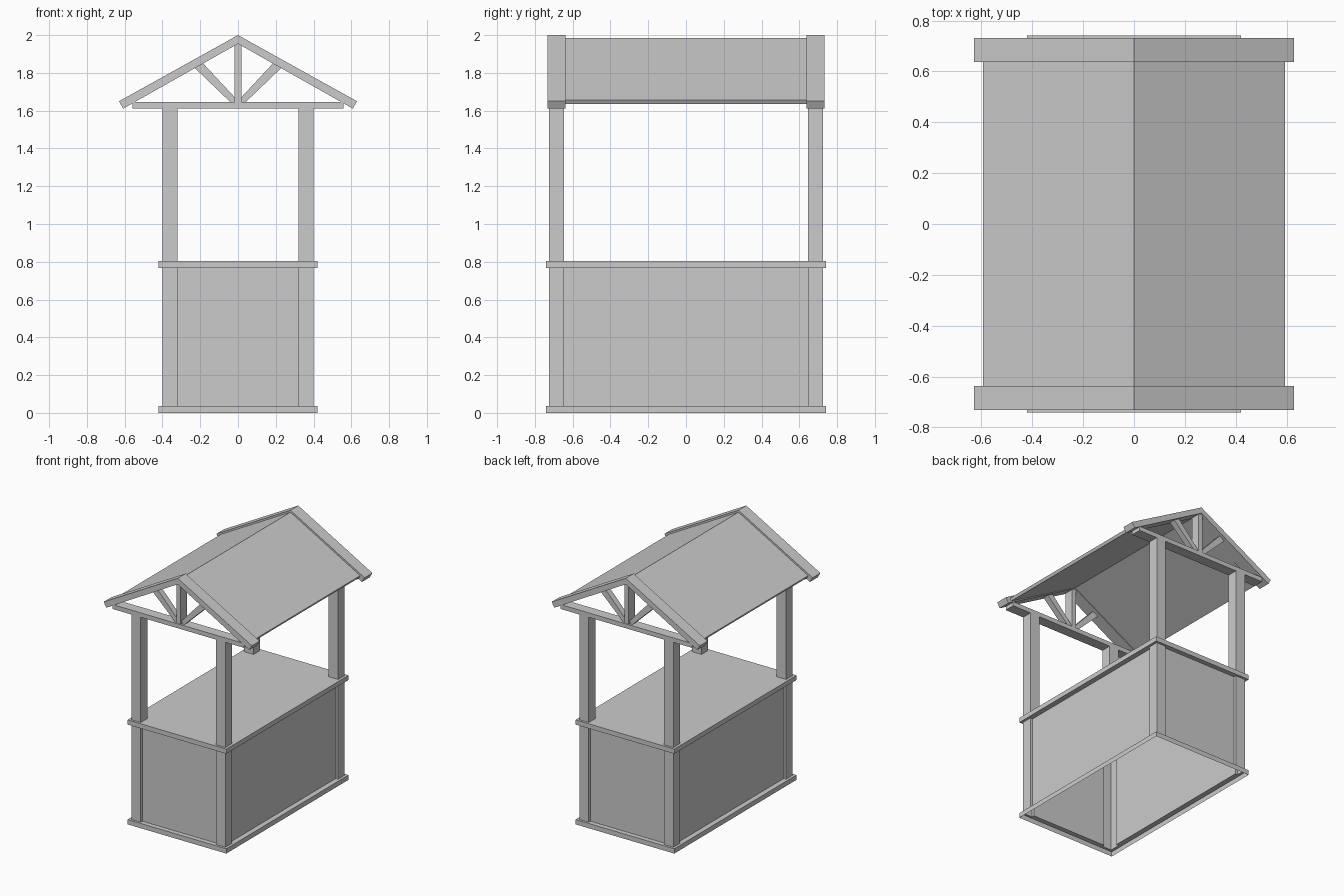
import bpy, bmesh

if "Cube" in bpy.data.objects:
    bpy.data.objects.remove(bpy.data.objects["Cube"])

def finish(name, bm):
    bmesh.ops.recalc_face_normals(bm, faces=bm.faces[:])
    mesh = bpy.data.meshes.new(name)
    bm.to_mesh(mesh)
    bm.free()
    ob = bpy.data.objects.new(name, mesh)
    bpy.context.collection.objects.link(ob)
    return ob

def extrude_xz(name, pts, y0, y1):
    """Solid from an (x, z) profile, extruded from y0 to y1."""
    bm = bmesh.new()
    a = [bm.verts.new((x, y0, z)) for x, z in pts]
    b = [bm.verts.new((x, y1, z)) for x, z in pts]
    n = len(pts)
    bm.faces.new(a)
    bm.faces.new(b[::-1])
    for i in range(n):
        j = (i + 1) % n
        bm.faces.new((a[i], b[i], b[j], a[j]))
    return finish(name, bm)

def rect(x0, x1, z0, z1):
    return [(x0, z0), (x1, z0), (x1, z1), (x0, z1)]

def mirrored(pts):
    """Complete a right-half profile whose first and last points lie on x = 0."""
    return pts + [(-x, z) for x, z in pts[-2:0:-1]]

# Cabinet: hollow shell, open underneath, with raised corner posts and trim
PX0, PX1, PY0, PY1 = 0.32, 0.40, 0.645, 0.725
WX, WY = 0.38, 0.705
corner = [(PX0, WY), (PX0, PY1), (PX1, PY1), (PX1, PY0), (WX, PY0)]
foot = []
for sx, sy in ((1, 1), (1, -1), (-1, -1), (-1, 1)):
    pts = [(x * sx, y * sy) for x, y in corner]
    foot += pts if sx * sy > 0 else pts[::-1]
trim = [(0.42, 0.742), (0.42, -0.742), (-0.42, -0.742), (-0.42, 0.742)]

bm = bmesh.new()

def wall(outline, z0, z1):
    """Band of side faces; returns its lower and upper edges."""
    a = [bm.verts.new((x, y, z0)) for x, y in outline]
    b = [bm.verts.new((x, y, z1)) for x, y in outline]
    n = len(outline)
    for i in range(n):
        j = (i + 1) % n
        bm.faces.new((a[i], a[j], b[j], b[i]))
    edges = lambda v: [bm.edges.get((v[i], v[(i + 1) % n])) for i in range(n)]
    return edges(a), edges(b), b

_, low_top, _ = wall(trim, 0.0, 0.037)
body_low, body_top, _ = wall(foot, 0.037, 0.767)
up_low, _, lid = wall(trim, 0.767, 0.803)
bm.faces.new(lid)
for edges in (low_top + body_low, body_top + up_low):
    bmesh.ops.triangle_fill(bm, edges=edges, use_beauty=True)
finish("cabinet", bm)

# Roof posts
for sx in (-1, 1):
    for sy in (-1, 1):
        side = ("left" if sx < 0 else "right") + ("_front" if sy < 0 else "_back")
        x = sorted((sx * PX0, sx * PX1))
        y = sorted((sy * PY0, sy * PY1))
        extrude_xz("post_" + side, rect(*x, 0.80, 1.615), *y)

# Gable trusses
for end, s in (("front", -1), ("back", 1)):
    span = lambda d0, d1: sorted((s * d0, s * d1))
    extrude_xz("rafters_" + end,
               mirrored([(0, 2.0), (0.63, 1.65), (0.608, 1.611), (0, 1.954)]),
               *span(0.637, 0.732))
    extrude_xz("tie_beam_" + end, rect(-0.558, 0.558, 1.612, 1.646), *span(PY0, PY1))
    extrude_xz("king_post_" + end, rect(-0.018, 0.018, 1.64, 1.96), *span(0.648, 0.722))
    for side, sx in (("left", -1), ("right", 1)):
        brace = [(0.015, 1.668), (0.015, 1.64), (0.035, 1.64), (0.235, 1.832), (0.19, 1.856)]
        extrude_xz(f"brace_{end}_{side}", [(x * sx, z) for x, z in brace],
                   *span(0.662, 0.708))

# Roof panels
extrude_xz("roof_panels",
           mirrored([(0, 1.985), (0.593, 1.656), (0.582, 1.636), (0, 1.959)]),
           -0.64, 0.64)
